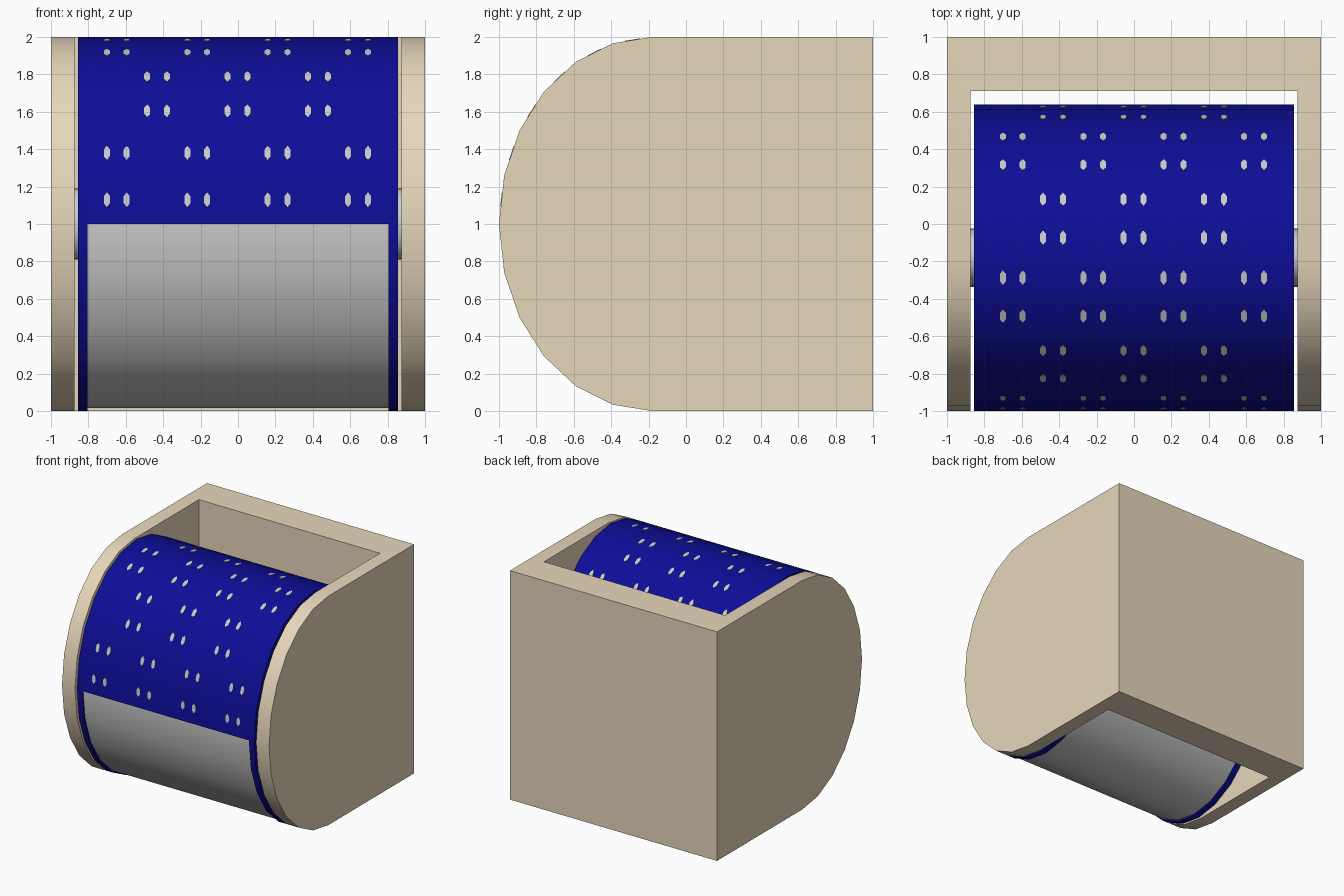
import bpy, bmesh, math
from mathutils import Vector

if "Cube" in bpy.data.objects:
    bpy.data.objects.remove(bpy.data.objects["Cube"])

CY, CZ, RY, RZ = -0.18, 1.0, 0.82, 1.0   # drum centre and oval radii


def material(name, rgb):
    m = bpy.data.materials.new(name)
    m.diffuse_color = (*rgb, 1)
    m.use_nodes = True
    m.node_tree.nodes["Principled BSDF"].inputs["Base Color"].default_value = m.diffuse_color
    return m


def oval(deg, s=1.0):
    """Point (y, z) on the oval; 0 = front, 90 = top."""
    a = math.radians(deg)
    return (CY - RY * s * math.cos(a), CZ + RZ * s * math.sin(a))


def arc(a0, a1, s=1.0):
    step = 15 if a1 > a0 else -15
    return [oval(a, s) for a in range(a0, a1 + (1 if step > 0 else -1), step)]


def add_loft(bm, lower, upper):
    """Closed solid between two matching loops of points."""
    a = [bm.verts.new(p) for p in lower]
    b = [bm.verts.new(p) for p in upper]
    n = len(a)
    bm.faces.new(a)
    bm.faces.new(b[::-1])
    for i in range(n):
        bm.faces.new((a[i], b[i], b[(i + 1) % n], a[(i + 1) % n]))


def finish(bm, name, mat=None):
    bmesh.ops.recalc_face_normals(bm, faces=bm.faces[:])
    me = bpy.data.meshes.new(name)
    bm.to_mesh(me)
    bm.free()
    ob = bpy.data.objects.new(name, me)
    bpy.context.collection.objects.link(ob)
    if mat:
        me.materials.append(mat)
    bpy.ops.object.select_all(action='DESELECT')
    ob.select_set(True)
    bpy.context.view_layer.objects.active = ob
    return ob


def prisms(name, parts, mat=None, smooth=True):
    """Solids extruded along x; parts = (profile, x0, x1)."""
    bm = bmesh.new()
    for prof, x0, x1 in parts:
        add_loft(bm, [(x0, y, z) for y, z in prof], [(x1, y, z) for y, z in prof])
    ob = finish(bm, name, mat)
    if smooth:
        bpy.ops.object.shade_smooth_by_angle(angle=math.radians(30))
    return ob


tan = material("tan", (0.80, 0.68, 0.50))
blue = material("blue", (0.004, 0.004, 0.31))

# housing: rounded side panels and back wall, open at top and bottom
cutter = prisms("housing_cutter", [([(-2, -1), (0.71, -1), (0.71, 3), (-2, 3)], -0.875, 0.875)], smooth=False)
cutter.hide_render = True
housing = prisms("housing", [(arc(-90, 90) + [(1, 2), (1, 0)], -1, 1)], tan, smooth=False)
mod = housing.modifiers.new("hollow", 'BOOLEAN')
mod.operation = 'DIFFERENCE'
mod.solver = 'EXACT'
mod.object = cutter
bpy.ops.object.modifier_apply(modifier=mod.name)
bpy.data.objects.remove(cutter)
bpy.ops.object.shade_smooth_by_angle(angle=math.radians(30))

# blue drum: end discs and upper half sleeve
ring = arc(0, 345)
prisms("drum_end_discs", [(ring, s * 0.805, s * 0.855) for s in (-1, 1)], blue)
prisms("drum_sleeve", [(arc(0, 180) + arc(180, 0, 0.965), -0.805, 0.805)], blue)

# grey core showing in the lower half
prisms("drum_core", [(arc(0, 345, 0.985), -0.805, 0.805)])

# axle stubs between drum and side panels
prisms("axle_stubs", [(arc(0, 345, 0.19 if s else 0), *sorted((s * 0.85, s * 0.88))) for s in (-1, 1)])

# pairs of small six-sided studs, one row per facet, staggered every two rows
bm = bmesh.new()
for row in range(12):
    p0 = Vector((0, *oval(row * 15)))
    p1 = Vector((0, *oval(row * 15 + 15)))
    mid, t = (p0 + p1) / 2, (p1 - p0).normalized()
    n = Vector((0, -t.z, t.y))
    if n.dot(mid - Vector((0, CY, CZ))) < 0:
        n = -n
    columns = (-0.648, -0.218, 0.212, 0.642) if row // 2 % 2 == 0 else (-0.433, -0.003, 0.427)
    for cx in columns:
        for dx in (-0.053, 0.053):
            c = mid + Vector((cx + dx, 0, 0))
            loop = [c + t * 0.04 * math.cos(k * math.pi / 3)
                    + Vector((0.0185 * math.sin(k * math.pi / 3), 0, 0)) for k in range(6)]
            add_loft(bm, [p - n * 0.01 for p in loop], [p + n * 0.003 for p in loop])
finish(bm, "drum_studs")
